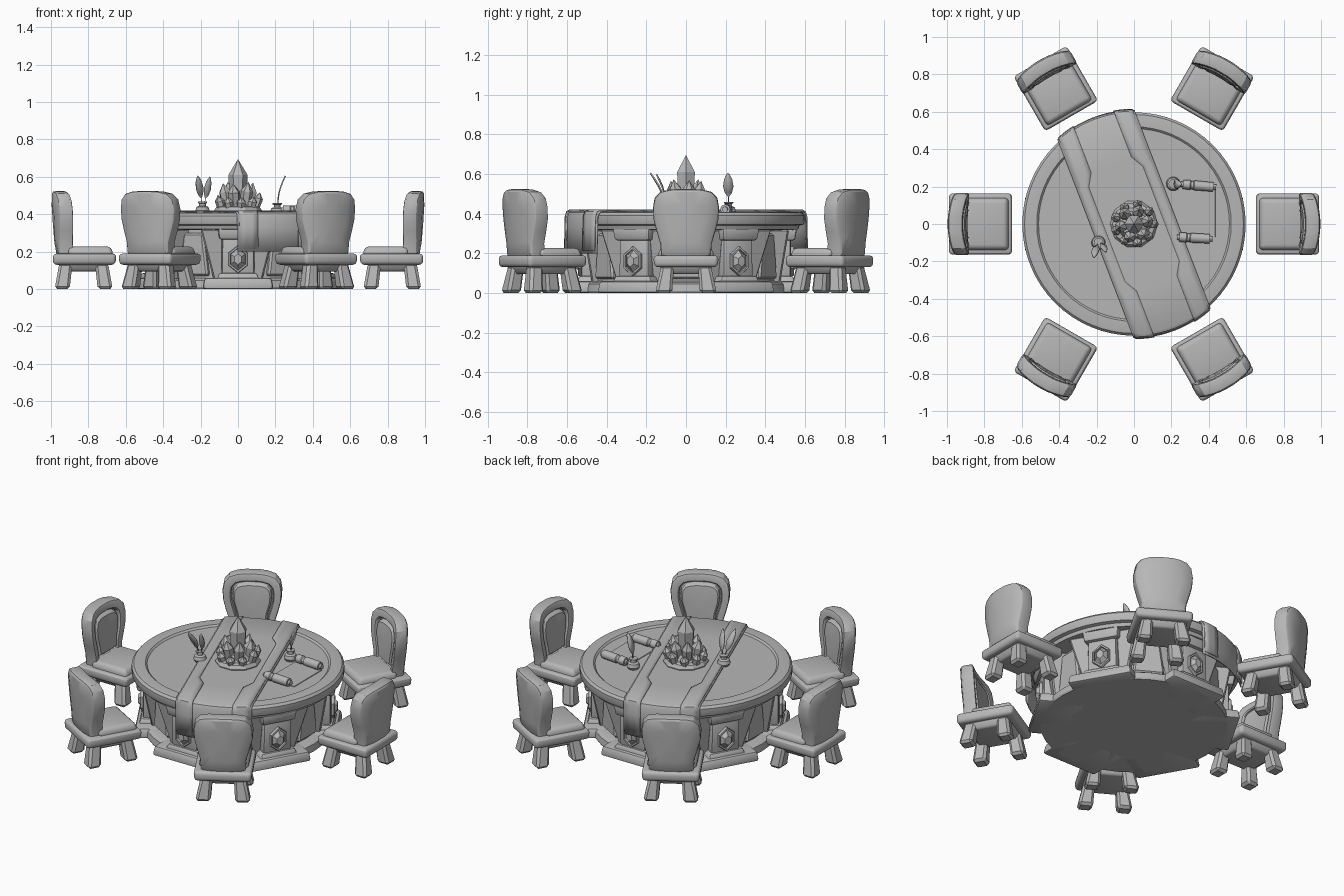
import bpy, bmesh, math, random
from mathutils import Matrix, Vector

if "Cube" in bpy.data.objects:
    bpy.data.objects.remove(bpy.data.objects["Cube"])

random.seed(4)
stone = bpy.data.materials.new("plain_grey")
stone.diffuse_color = (0.47, 0.47, 0.47, 1)
stone.use_nodes = True
stone.node_tree.nodes["Principled BSDF"].inputs["Base Color"].default_value = stone.diffuse_color


def make_mesh(name, bm, angle=30):
    bmesh.ops.recalc_face_normals(bm, faces=bm.faces)
    me = bpy.data.meshes.new(name)
    bm.to_mesh(me)
    bm.free()
    me.materials.append(stone)
    me.polygons.foreach_set("use_smooth", [True] * len(me.polygons))
    me.set_sharp_from_angle(angle=math.radians(angle))
    return me


def place(name, me, matrix=Matrix()):
    ob = bpy.data.objects.new(name, me)
    ob.matrix_world = matrix
    bpy.context.collection.objects.link(ob)
    return ob


def block(bm, z0, r0, z1, r1=None, bevel=0.01, seg=2):
    """Tapered, bevelled block; r = (x0, x1, y0, y1) at bottom and top."""
    r1 = r1 or r0
    vs = [bm.verts.new((r[i], r[j], z)) for z, r in ((z0, r0), (z1, r1))
          for i, j in ((0, 2), (1, 2), (1, 3), (0, 3))]
    fs = [bm.faces.new([vs[i] for i in q]) for q in
          ((3, 2, 1, 0), (4, 5, 6, 7), (0, 1, 5, 4), (1, 2, 6, 5), (2, 3, 7, 6), (3, 0, 4, 7))]
    edges = list({e for f in fs for e in f.edges})
    bmesh.ops.bevel(bm, geom=edges, offset=bevel, segments=seg, profile=0.5, affect='EDGES')


def skin(bm, rings, start, end):
    """Join closed rings of points, closing both ends with a fan."""
    loops = [[bm.verts.new(p) for p in ring] for ring in rings]
    n = len(loops[0])
    for a, b in zip(loops, loops[1:]):
        for i in range(n):
            bm.faces.new((a[i], a[(i + 1) % n], b[(i + 1) % n], b[i]))
    for loop, p in ((loops[0], start), (loops[-1], end)):
        c = bm.verts.new(p)
        for i in range(n):
            bm.faces.new((loop[i], loop[(i + 1) % n], c))


def lathe(bm, prof, n):
    """Revolve (r, z) points; the first and last points lie on the axis."""
    rings = [[(r * math.cos(2 * math.pi * i / n), r * math.sin(2 * math.pi * i / n), z)
              for i in range(n)] for r, z in prof[1:-1]]
    skin(bm, rings, (0, 0, prof[0][1]), (0, 0, prof[-1][1]))


def lathe_part(name, prof, n, matrix=Matrix(), angle=30):
    bm = bmesh.new()
    lathe(bm, prof, n)
    return place(name, make_mesh(name, bm, angle), matrix)


def relief(bm, outline, layers, zc, warp):
    """Stack scaled copies (scale, depth) of a (y, z) outline along x."""
    rings = [[warp(d, y * k, zc + (z - zc) * k) for y, z in outline] for k, d in layers[1:-1]]
    skin(bm, rings, warp(layers[0][1], 0, zc), warp(layers[-1][1], 0, zc))


# ---------- chair: x points away from the table ----------
parts = {}
bm = bmesh.new()
block(bm, 0.13, (-0.17, 0.165, -0.16, 0.16), 0.19, (-0.175, 0.165, -0.165, 0.165), 0.02, 3)
block(bm, 0.095, (-0.11, 0.11, -0.11, 0.11), 0.14, (-0.135, 0.135, -0.135, 0.135), 0.01)
parts["seat"] = make_mesh("seat", bm)

bm = bmesh.new()
block(bm, 0.18, (-0.16, 0.085, -0.145, 0.145), 0.228, (-0.145, 0.085, -0.13, 0.13), 0.02, 3)
parts["seat_cushion"] = make_mesh("seat_cushion", bm)

bm = bmesh.new()
for sx in (-1, 1):
    for sy in (-1, 1):
        rect = lambda a, b, c, d: (*sorted((sx * a, sx * b)), *sorted((sy * c, sy * d)))
        block(bm, 0, rect(0.075, 0.155, 0.07, 0.155), 0.14, rect(0.06, 0.13, 0.06, 0.125), 0.014, 1)
parts["legs"] = make_mesh("legs", bm)

half = [(0.06, 0.17), (0.125, 0.18), (0.13, 0.25), (0.148, 0.31), (0.163, 0.37), (0.167, 0.43),
        (0.158, 0.48), (0.13, 0.51), (0.085, 0.521), (0.04, 0.524)]
outline = half + [(-y, z) for y, z in reversed(half)]
bm = bmesh.new()
relief(bm, outline,
       [(0, 0.085), (0.55, 0.085), (0.92, 0.08), (0.98, 0.073), (1, 0.06), (1, 0.015), (0.98, 0.004),
        (0.93, 0), (0.75, 0), (0.72, 0.006), (0.71, 0.022), (0.67, 0.022), (0.65, 0.004),
        (0.6, -0.006), (0.35, -0.01), (0, -0.01)],
       0.35, lambda d, y, z: (0.08 + d + 0.07 * (z - 0.35) - 1.1 * y * y, y, z))
parts["backrest"] = make_mesh("backrest", bm)

for k in range(6):
    r = 0.825 if k % 3 == 0 else 0.84
    m = Matrix.Rotation(math.radians(60 * k), 4, 'Z') @ Matrix.Translation((r, 0, 0))
    for part, me in parts.items():
        place(f"chair_{k + 1}_{part}", me, m)

# ---------- table ----------
lathe_part("table_top", [(0, 0.315), (0.5, 0.315), (0.565, 0.32), (0.572, 0.34), (0.592, 0.345),
                         (0.597, 0.355), (0.597, 0.392), (0.585, 0.406), (0.575, 0.408), (0.52, 0.408),
                         (0.51, 0.398), (0.5, 0.398), (0, 0.398)], 64)
lathe_part("table_core", [(0, 0.0), (0.525, 0), (0.53, 0.01), (0.525, 0.045), (0.51, 0.055), (0.465, 0.06),
                          (0.465, 0.32), (0, 0.32)], 36)

# pillar with foot, capital and side brackets
bm = bmesh.new()
block(bm, 0, (0.3, 0.575, -0.19, 0.19), 0.06, (0.3, 0.565, -0.18, 0.18), 0.015)
block(bm, 0.05, (0.4, 0.55, -0.115, 0.115), 0.085, (0.4, 0.54, -0.1, 0.1), 0.008)
block(bm, 0.06, (0.4, 0.53, -0.088, 0.088), 0.29, (0.4, 0.53, -0.085, 0.085), 0.015)
block(bm, 0.265, (0.4, 0.55, -0.1, 0.1), 0.325, (0.4, 0.56, -0.108, 0.108), 0.012)
for s in (-1, 1):
    block(bm, 0.05, (0.38, 0.475, *sorted((s * 0.08, s * 0.13))), 0.32,
          (0.38, 0.52, *sorted((s * 0.08, s * 0.2))), 0.008, 1)
pillar = make_mesh("pillar", bm)

# hexagonal framed gem on each pillar
bm = bmesh.new()
hexagon = [(0, 0.235), (0.05, 0.195), (0.05, 0.125), (0, 0.085), (-0.05, 0.125), (-0.05, 0.195)]
relief(bm, hexagon, [(0, 0.52), (1, 0.52), (1, 0.54), (0.95, 0.546), (0.8, 0.546), (0.77, 0.534),
                     (0.72, 0.536), (0.38, 0.562), (0, 0.562)], 0.16, lambda d, y, z: (d, y, z))
gem = make_mesh("gem", bm, 15)

# wall panel between pillars
bm = bmesh.new()
block(bm, 0.07, (0.42, 0.482, -0.09, 0.09), 0.3, (0.42, 0.482, -0.06, 0.06), 0.01, 1)
panel = make_mesh("wall_panel", bm)
for k in range(6):
    a = math.radians(30 + 60 * k)
    place(f"pillar_{k + 1}", pillar, Matrix.Rotation(a, 4, 'Z'))
    place(f"pillar_gem_{k + 1}", gem, Matrix.Rotation(a, 4, 'Z'))
    place(f"wall_panel_{k + 1}", panel, Matrix.Rotation(a + math.pi / 6, 4, 'Z'))


# ---------- cloth runner draped across the table ----------
def runner(name, cols, lift, width, hang):
    """Strip along x; width(s, t) gives the side offset at place s, 0 <= t <= 1."""
    bm = bmesh.new()
    side = [(1, hang, 0.006), (1, 0.33, 0.003), (1, 0.385, 0.002), (1, 0.403, -0.006), (1, 0.41, -0.02)]
    path = [(-s, z, o) for s, z, o in side] + [(v, 0.41, None) for v in (-0.34, -0.27, 0.27, 0.34)]
    path += [(s, z, o) for s, z, o in reversed(side)]
    rows = []
    for s, z, o in path:
        row = []
        for i in range(cols + 1):
            y = width(s, i / cols)
            x = s if o is None else s * (math.sqrt(0.6 ** 2 - y * y) + o + lift)
            row.append(bm.verts.new((x, y, z + (lift if z > 0.4 else 0))))
        rows.append(row)
    for a, b in zip(rows, rows[1:]):
        for i in range(cols):
            bm.faces.new((a[i], a[i + 1], b[i + 1], b[i]))
    ob = place(name, make_mesh(name, bm, 40), Matrix.Rotation(math.radians(-69), 4, 'Z'))
    mod = ob.modifiers.new("thickness", 'SOLIDIFY')
    mod.thickness = 0.007
    mod.offset = 0


runner("runner", 12, 0.001, lambda s, t: -0.22 + 0.44 * t, 0.2)
for sign, side in ((-1, "left"), (1, "right")):
    runner(f"runner_border_{side}", 3, 0.007,
           lambda s, t: sign * ((0.115 if abs(s) > 0.3 else 0.155) * (1 - t) + 0.212 * t), 0.215)

# ---------- crystal centrepiece ----------
lathe_part("crystal_base", [(0, 0.4), (0.125, 0.4), (0.128, 0.42), (0.115, 0.44), (0.09, 0.445),
                            (0.07, 0.48), (0, 0.49)], 10, angle=10)


def crystal(name, a, dist, r, h, tilt):
    m = (Matrix.Rotation(a, 4, 'Z') @ Matrix.Translation((dist, 0, 0.41))
         @ Matrix.Rotation(tilt, 4, 'Y') @ Matrix.Rotation(a * 1.7, 4, 'Z'))
    lathe_part(name, [(0, 0), (r * 0.75, 0), (r, h * 0.7), (0, h)], 6, m, 10)


crystal("main_crystal", 0, 0, 0.052, 0.285, 0)
for k in range(6):
    crystal(f"middle_crystal_{k + 1}", k * math.pi / 3 + 0.2, 0.05, 0.033,
            0.155 + random.uniform(0, 0.03), 0.2)
for k in range(9):
    crystal(f"small_crystal_{k + 1}", k * math.pi / 4.5, 0.085, 0.026,
            0.08 + random.uniform(0, 0.035), 0.3)

# ---------- ink pots and quills ----------
pot = [(0, 0), (0.03, 0), (0.038, 0.014), (0.032, 0.034), (0.018, 0.04), (0.018, 0.052),
       (0.025, 0.056), (0.025, 0.062), (0, 0.062)]


def quill(name, base, tip, across, width):
    bm = bmesh.new()
    base, tip, across = Vector(base), Vector(tip), Vector(across)
    bend = (tip - base).cross(across).normalized() * 0.012
    rows = []
    for t, w in ((0, 0.06), (0.3, 0.08), (0.42, 0.7), (0.6, 1), (0.8, 0.8), (0.93, 0.4), (1, 0.05)):
        c = base.lerp(tip, t) + bend * math.sin(math.pi * t)
        rows.append([bm.verts.new(c + across * width * w * s) for s in (-1, 1)])
    for a, b in zip(rows, rows[1:]):
        bm.faces.new((a[0], a[1], b[1], b[0]))
    mod = place(name, make_mesh(name, bm)).modifiers.new("thickness", 'SOLIDIFY')
    mod.thickness = 0.007
    mod.offset = 0


lathe_part("ink_pot_front", pot, 14, Matrix.Translation((-0.19, -0.1, 0.405)))
quill("quill_a", (-0.188, -0.1, 0.43), (-0.215, -0.18, 0.605), (0.95, 0, 0.2), 0.021)
quill("quill_b", (-0.185, -0.1, 0.43), (-0.15, -0.15, 0.6), (0.95, 0, -0.2), 0.019)
lathe_part("ink_pot_back", pot, 14, Matrix.Translation((0.21, 0.215, 0.398)))
quill("quill_c", (0.212, 0.215, 0.43), (0.253, 0.212, 0.605), (0, 1, 0), 0.026)

# ---------- scrolls and open sheet ----------
roll = [(0, 0), (0.014, 0), (0.014, 0.012), (0.024, 0.012), (0.026, 0.05), (0.022, 0.055), (0.022, 0.068),
        (0.026, 0.073), (0.025, 0.176), (0.014, 0.176), (0.014, 0.19), (0, 0.19)]
for name, pos, turn in (("scroll_back", (0.25, 0.213, 0.422), -5), ("scroll_front", (0.23, -0.07, 0.422), -3)):
    lathe_part(name, roll, 12, Matrix.Translation(pos) @ Matrix.Rotation(math.radians(turn), 4, 'Z')
               @ Matrix.Rotation(math.pi / 2, 4, 'Y'))
bm = bmesh.new()
block(bm, 0.396, (0.25, 0.435, -0.07, 0.2), 0.402, None, 0.001, 1)
place("open_sheet", make_mesh("open_sheet", bm))
